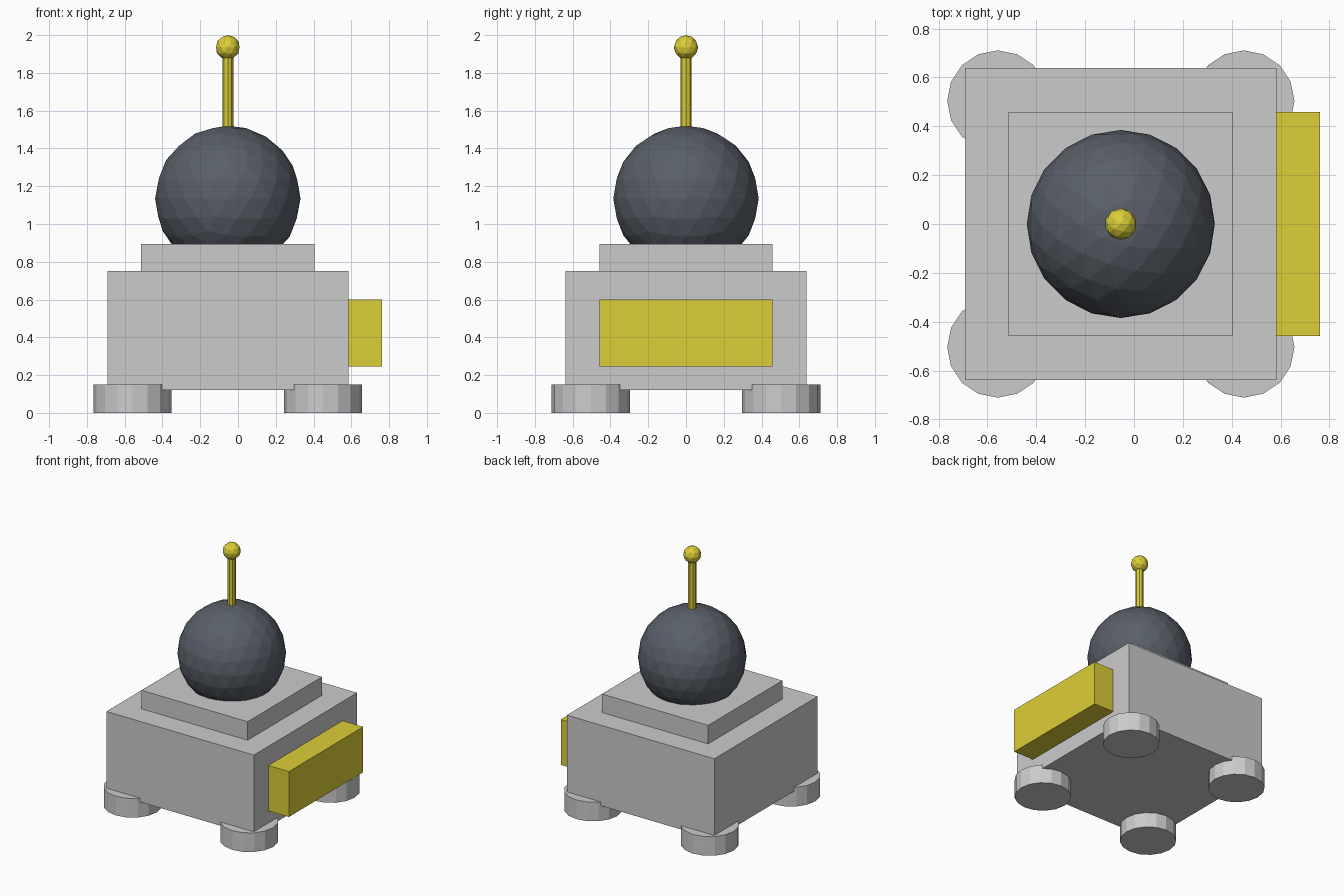
import bpy

if "Cube" in bpy.data.objects:
    bpy.data.objects.remove(bpy.data.objects["Cube"])

CX = -0.054  # axis of the body, offset by the side box


def material(name, color):
    m = bpy.data.materials.new(name)
    m.diffuse_color = (*color, 1)
    m.use_nodes = True
    m.node_tree.nodes["Principled BSDF"].inputs["Base Color"].default_value = m.diffuse_color
    return m


yellow = material("yellow", (0.72, 0.62, 0.04))
slate = material("slate", (0.10, 0.115, 0.14))


def finish(name, mat):
    ob = bpy.context.object
    ob.name = name
    if mat:
        ob.data.materials.append(mat)


def box(name, x, y, z, mat=None):
    bpy.ops.mesh.primitive_cube_add(
        size=1, location=(sum(x) / 2, sum(y) / 2, sum(z) / 2))
    bpy.context.object.scale = (x[1] - x[0], y[1] - y[0], z[1] - z[0])
    bpy.ops.object.transform_apply(location=False, rotation=False, scale=True)
    finish(name, mat)


def cylinder(name, x, y, z, radius, sides, mat=None):
    bpy.ops.mesh.primitive_cylinder_add(
        vertices=sides, radius=radius, depth=z[1] - z[0],
        location=(x, y, sum(z) / 2))
    finish(name, mat)


def ball(name, z, radius, level, mat):
    bpy.ops.mesh.primitive_ico_sphere_add(
        subdivisions=level, radius=radius, location=(CX, 0, z))
    finish(name, mat)


# Body, neck plate and side box
box("body", (CX - 0.638, CX + 0.638), (-0.638, 0.638), (0.12, 0.75))
box("neck_plate", (CX - 0.459, CX + 0.459), (-0.459, 0.459), (0.75, 0.895))
box("side_box", (0.584, 0.762), (-0.459, 0.459), (0.245, 0.6), yellow)

# Four round feet
for sx in (-1, 1):
    for sy in (-1, 1):
        cylinder("foot", CX + sx * 0.504, sy * 0.504, (0, 0.15), 0.207, 16)

# Faceted head with antenna
ball("head", 1.135, 0.385, 3, slate)
cylinder("antenna_rod", CX, 0, (1.5, 1.9), 0.029, 8, yellow)
ball("antenna_tip", 1.935, 0.065, 2, yellow)
